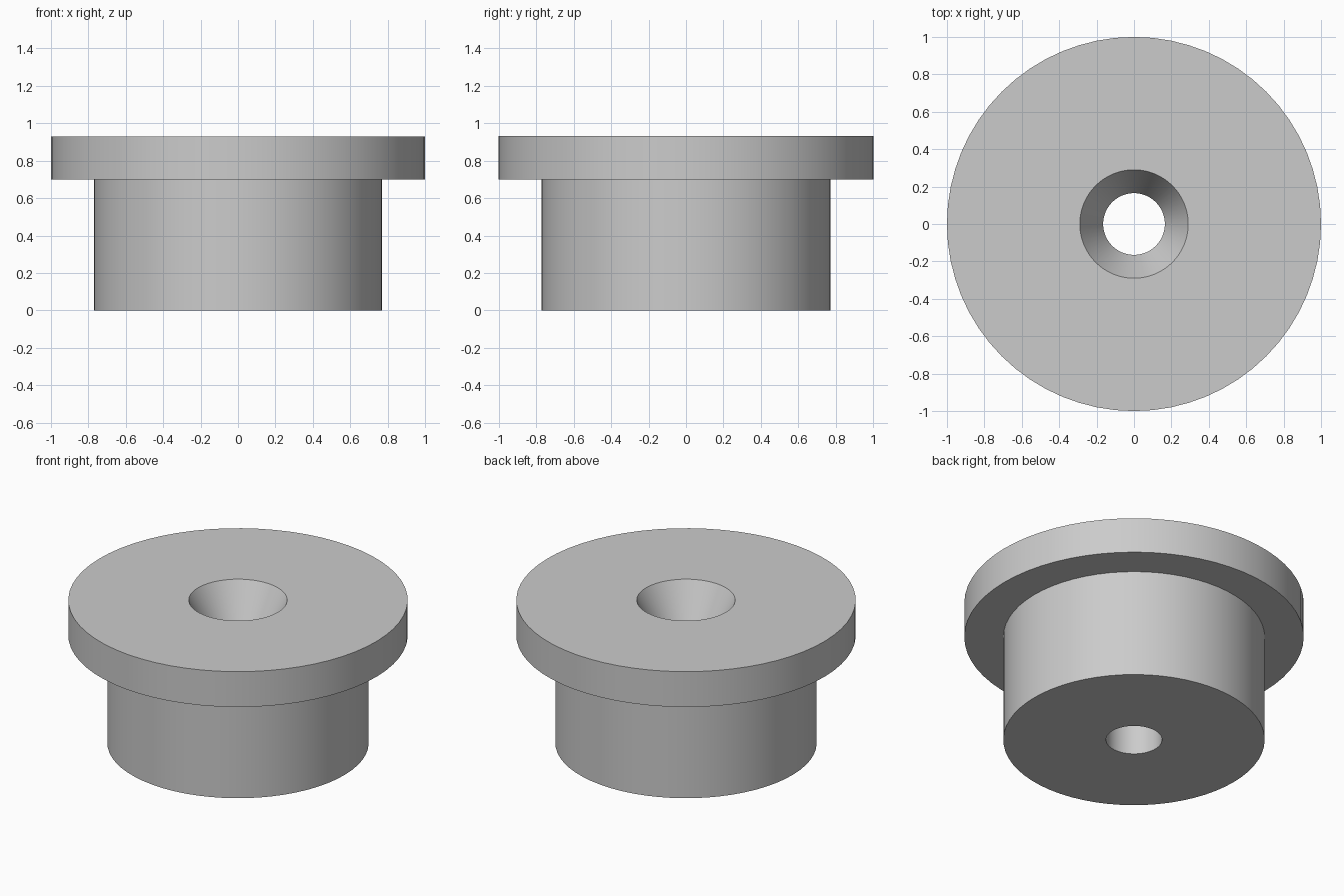
import bpy
import math

cube = bpy.data.objects.get("Cube")
if cube:
    bpy.data.objects.remove(cube, do_unlink=True)

SIDES = 64
HEIGHT, FLANGE_Z = 0.93, 0.70
FLANGE_R, BODY_R = 1.0, 0.77
SINK_R, BORE_R = 0.29, 0.165

grey = bpy.data.materials.new("plain grey")
grey.use_nodes = True
grey.diffuse_color = (0.6, 0.6, 0.6, 1)
grey.node_tree.nodes["Principled BSDF"].inputs["Base Color"].default_value = grey.diffuse_color


def lathe(name, profile):
    """Revolve a closed (radius, height) loop about the z axis."""
    verts, faces = [], []
    n = len(profile)
    for i in range(SIDES):
        a = math.tau * i / SIDES
        verts += [(r * math.cos(a), r * math.sin(a), z) for r, z in profile]
        j = (i + 1) % SIDES
        for k in range(n):
            m = (k + 1) % n
            faces.append((i * n + k, j * n + k, j * n + m, i * n + m))
    mesh = bpy.data.meshes.new(name)
    mesh.from_pydata(verts, [], faces)
    mesh.materials.append(grey)
    obj = bpy.data.objects.new(name, mesh)
    bpy.context.collection.objects.link(obj)
    bpy.ops.object.select_all(action="DESELECT")
    obj.select_set(True)
    bpy.context.view_layer.objects.active = obj
    bpy.ops.object.shade_smooth_by_angle(angle=math.radians(25))
    return obj


# Flanged bushing: body, wide flange, tapered mouth and straight bore
lathe("flanged_bushing", [
    (BORE_R, 0), (BODY_R, 0),
    (BODY_R, FLANGE_Z), (FLANGE_R, FLANGE_Z),
    (FLANGE_R, HEIGHT), (SINK_R, HEIGHT),
    (BORE_R, FLANGE_Z),
])
